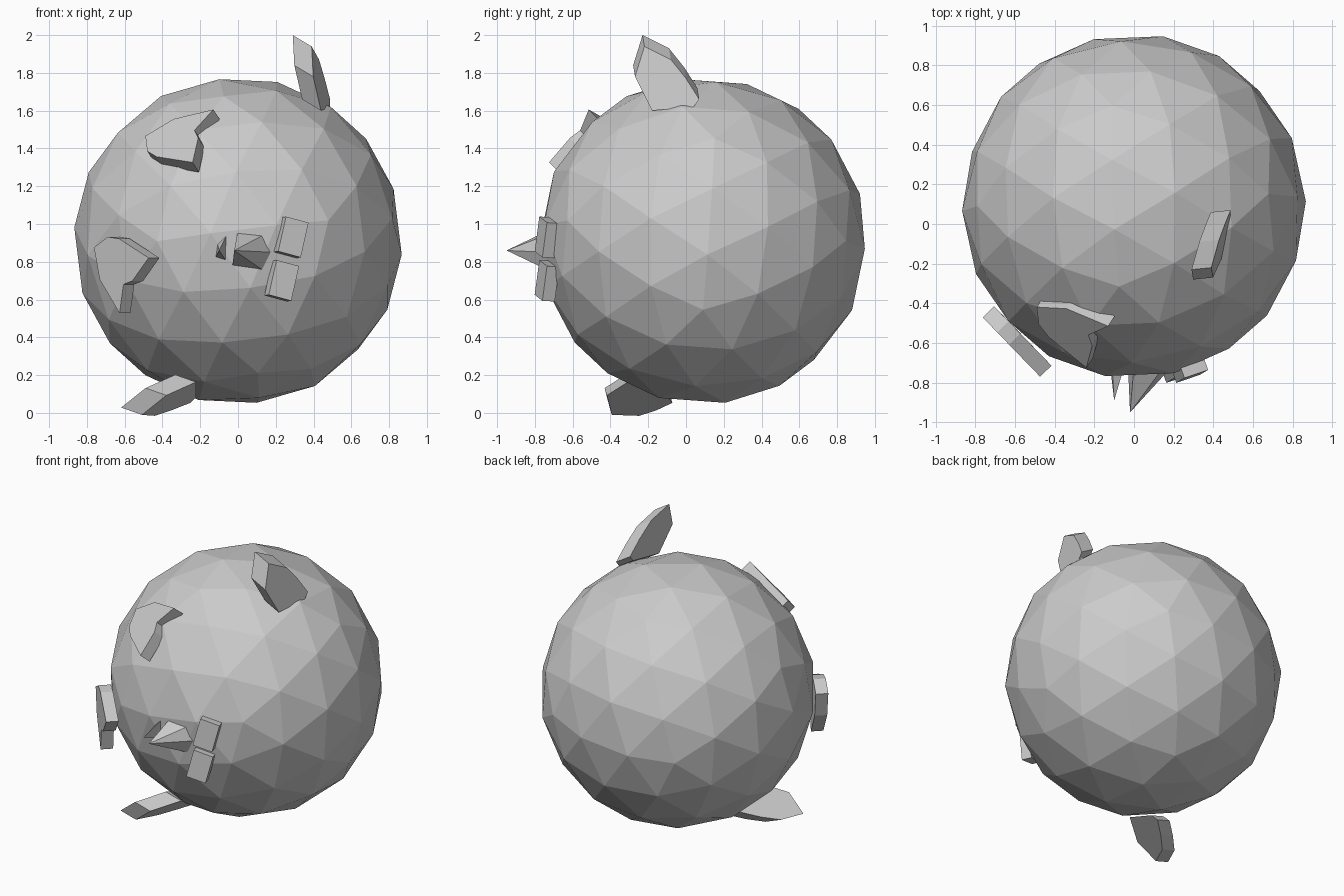
import bpy, bmesh
from mathutils import Vector, Matrix

if "Cube" in bpy.data.objects:
    bpy.data.objects.remove(bpy.data.objects["Cube"])

grey = bpy.data.materials.new("plain_grey")
grey.diffuse_color = (0.6, 0.6, 0.6, 1)
grey.use_nodes = True
grey.node_tree.nodes["Principled BSDF"].inputs["Base Color"].default_value = grey.diffuse_color

# The body is rolled onto its side: side axis and upright axis of the creature
SIDE = Vector((0.417, 0.08, 0.905)).normalized()
UP = SIDE.cross(Vector((0, 1, 0))).normalized() * -1
FRONT = UP.cross(SIDE)


def finish(name, bm):
    bmesh.ops.recalc_face_normals(bm, faces=bm.faces)
    mesh = bpy.data.meshes.new(name)
    bm.to_mesh(mesh)
    bm.free()
    mesh.materials.append(grey)
    obj = bpy.data.objects.new(name, mesh)
    bpy.context.collection.objects.link(obj)
    return obj


def prism(name, outline, offset):
    """Extrude a flat outline along an offset."""
    bm = bmesh.new()
    a = [bm.verts.new(p) for p in outline]
    b = [bm.verts.new(p + offset) for p in outline]
    bm.faces.new(a)
    bm.faces.new(b)
    n = len(a)
    for i in range(n):
        j = (i + 1) % n
        bm.faces.new((a[i], a[j], b[j], b[i]))
    return finish(name, bm)


def spike(name, base, tip):
    """Pyramid from a base polygon (x, z) in the front plane to a tip."""
    bm = bmesh.new()
    ring = [bm.verts.new((x, -0.72, z)) for x, z in base]
    top = bm.verts.new(tip)
    bm.faces.new(ring)
    for i, v in enumerate(ring):
        bm.faces.new((v, ring[(i + 1) % len(ring)], top))
    return finish(name, bm)


def mirrored(points, origin):
    return [p - 2 * (p - origin).dot(SIDE) * SIDE for p in points]


def mirrored_dir(v):
    return v - 2 * v.dot(SIDE) * SIDE


# Faceted round body
bm = bmesh.new()
bmesh.ops.create_icosphere(bm, subdivisions=1, radius=1)
bmesh.ops.subdivide_edges(bm, edges=bm.edges[:], cuts=2, use_grid_fill=True)
bmesh.ops.triangulate(bm, faces=bm.faces[:])
turn = Matrix((SIDE, FRONT, UP)).transposed()
for v in bm.verts:
    v.co = turn @ (v.co.normalized() * 0.87) + Vector((0, 0.09, 0.91))
finish("body", bm)

# Wings: thick slabs on both sides
wing_yz = [(-0.22, 1.94), (-0.08, 1.87), (0.0, 1.77), (0.07, 1.66),
           (0.04, 1.62), (-0.18, 1.60), (-0.27, 1.78)]
wing = [Vector((0.39 + 0.22 * (y + 0.22) - 0.12 * (z - 1.94), y, z)) for y, z in wing_yz]
thick = Vector((-0.10, -0.01, 0.06))
prism("wing_upper", wing, thick)
prism("wing_lower", mirrored(wing, Vector((-0.01, -0.17, 0.93))), mirrored_dir(thick))

# Feet: notched two-toed plates
foot_xz = [(-0.48, 1.45), (-0.33, 1.54), (-0.12, 1.59), (-0.22, 1.48),
           (-0.20, 1.44), (-0.23, 1.31), (-0.42, 1.34), (-0.47, 1.37)]
out = Vector((-0.42, -0.64, 0.64)).normalized()
foot = [Vector((x, -0.46 - 0.66 * (x + 0.47) + 1.01 * (z - 1.4), z)) + out * 0.025
        for x, z in foot_xz]
prism("foot_upper", foot, out * -0.08)
prism("foot_lower", mirrored(foot, Vector((-0.45, -0.565, 1.1))), mirrored_dir(out * -0.08))

# Eyes: square blocks
for name, centre in (("eye_upper", (0.285, -0.745, 0.93)), ("eye_lower", (0.235, -0.745, 0.70))):
    n = Vector((0.33, -0.93, 0.05)).normalized()
    v = Vector((0.26, 0.0, 0.96))
    v = (v - v.dot(n) * n).normalized()
    u = v.cross(n)
    c = Vector(centre) + n * 0.025
    corners = [c + u * (sx * 0.065) + v * (sy * 0.095)
               for sx, sy in ((-1, -1), (1, -1), (1, 1), (-1, 1))]
    prism(name, corners, n * -0.07)

# Beak: large upper spike and small lower spike
spike("beak_upper", [(0.0, 0.97), (0.15, 0.95), (0.19, 0.85), (0.14, 0.75), (-0.03, 0.77)],
      (-0.02, -0.95, 0.86))
spike("beak_lower", [(-0.05, 0.96), (-0.06, 0.80), (-0.12, 0.82), (-0.11, 0.90)],
      (-0.10, -0.89, 0.86))
